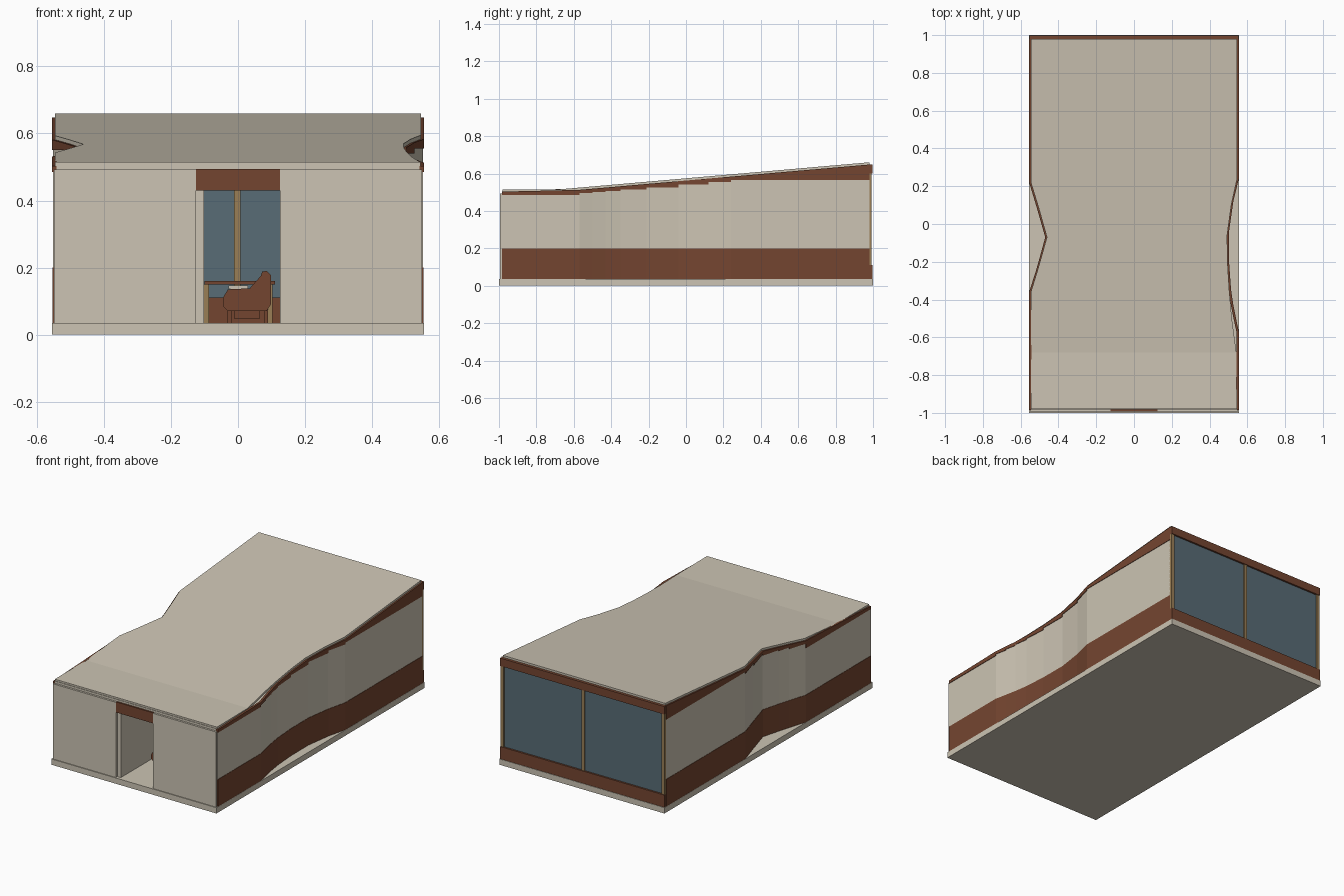
import bpy, bmesh

if "Cube" in bpy.data.objects:
    bpy.data.objects.remove(bpy.data.objects["Cube"])


def material(name, rgb):
    m = bpy.data.materials.new(name)
    m.diffuse_color = [((c / 255 + 0.055) / 1.055) ** 2.4 for c in rgb] + [1]
    m.use_nodes = True
    m.node_tree.nodes["Principled BSDF"].inputs["Base Color"].default_value = m.diffuse_color
    return m


CREAM = material("cream plaster", (204, 196, 179))
WOOD = material("brown wood", (116, 69, 48))
GLASS = material("blue grey glass", (88, 108, 118))
GOLD = material("ochre frame", (154, 127, 86))


def make(name, verts, faces, mat):
    me = bpy.data.meshes.new(name)
    me.from_pydata(verts, [], faces)
    bm = bmesh.new()
    bm.from_mesh(me)
    bmesh.ops.recalc_face_normals(bm, faces=bm.faces)
    bm.to_mesh(me)
    bm.free()
    me.materials.append(mat)
    ob = bpy.data.objects.new(name, me)
    bpy.context.collection.objects.link(ob)
    return ob


HEX = [(0, 1, 2, 3), (4, 5, 6, 7), (0, 1, 5, 4), (1, 2, 6, 5), (2, 3, 7, 6), (3, 0, 4, 7)]


def box(name, x0, x1, y0, y1, z0, z1, mat):
    corners = [(x0, y0), (x1, y0), (x1, y1), (x0, y1)]
    return make(name, [(x, y, z) for z in (z0, z1) for x, y in corners], HEX, mat)


def prism(name, outline, y0, y1, mat):
    """Outline in x, z extruded along y."""
    n = len(outline)
    verts = [(x, y, z) for y in (y0, y1) for x, z in outline]
    faces = [tuple(range(n)), tuple(range(n, 2 * n))]
    faces += [(i, (i + 1) % n, (i + 1) % n + n, i + n) for i in range(n)]
    return make(name, verts, faces, mat)


def roof_top(y):
    return 0.515 + 0.0873 * max(0, y + 0.68)


def interp(pts, y):
    for (a, p), (b, q) in zip(pts, pts[1:]):
        if a <= y <= b:
            return p + (q - p) * (y - a) / (b - a)


# Floor slab
box("floor_slab", -0.555, 0.555, -1, 1, 0, 0.035, CREAM)

# Roof: flat at the front, rising to the back, waisted on both sides
left_edge = [(-0.98, -0.546), (-0.36, -0.546), (-0.25, -0.512), (-0.18, -0.492),
             (-0.07, -0.461), (0.08, -0.503), (0.22, -0.546), (0.98, -0.546)]
right_edge = [(-0.98, 0.545), (-0.68, 0.542), (-0.5, 0.518), (-0.35, 0.504), (-0.2, 0.495),
              (-0.06, 0.493), (0.1, 0.515), (0.24, 0.546), (0.98, 0.546)]
stations = sorted({y for y, _ in left_edge + right_edge})
verts, faces = [], []
for i, y in enumerate(stations):
    l, r, t = interp(left_edge, y), interp(right_edge, y), roof_top(y)
    verts += [(l, y, t - 0.013), (r, y, t - 0.013), (r, y, t), (l, y, t)]
    if i:
        a, b = 4 * i - 4, 4 * i
        faces += [(a + k, a + (k + 1) % 4, b + (k + 1) % 4, b + k) for k in range(4)]
faces += [(0, 1, 2, 3), (b, b + 1, b + 2, b + 3)]
make("roof", verts, faces, CREAM)

# Side walls: wood base, plaster with a stepped top, sloping wood fascia
right_path = [(-0.985, 0.553), (-0.57, 0.553), (-0.5, 0.538), (-0.43, 0.524), (-0.35, 0.512),
              (-0.21, 0.502), (-0.04, 0.501), (0.12, 0.524), (0.24, 0.553), (0.98, 0.553)]
left_path = [(-0.985, -0.553), (-0.36, -0.553), (-0.25, -0.518), (-0.18, -0.498),
             (-0.07, -0.468), (0.08, -0.511), (0.22, -0.553), (0.98, -0.553)]


def wall_layer(name, path, side, out, zlow, zhigh, mat):
    """One wall layer; zlow and zhigh give heights at (segment start, point)."""
    verts, faces = [], []
    for (ya, xa), (yb, xb) in zip(path, path[1:]):
        n = len(verts)
        for fz in (zlow, zhigh):
            verts += [(xa + side * out, ya, fz(ya, ya)), (xb + side * out, yb, fz(ya, yb)),
                      (xb - side * 0.011, yb, fz(ya, yb)), (xa - side * 0.011, ya, fz(ya, ya))]
        faces += [tuple(n + k for k in f) for f in HEX]
    make(name, verts, faces, mat)


def step(start, y):
    return roof_top(start) - 0.03


for label, path, s in (("left", left_path, -1), ("right", right_path, 1)):
    wall_layer(label + "_wall_base", path, s, 0.001, lambda a, y: 0.035, lambda a, y: 0.2, WOOD)
    wall_layer(label + "_wall_plaster", path, s, -0.001, lambda a, y: 0.2, step, CREAM)
    wall_layer(label + "_wall_fascia", path, s, 0.002, step, lambda a, y: roof_top(y) - 0.012, WOOD)

# Front wall with doorway, lintel and entrance partition
for label, x0, x1 in (("left", -0.549, -0.125), ("right", 0.125, 0.549)):
    box(label + "_front_wall", x0, x1, -0.995, -0.98, 0.035, 0.492, CREAM)
box("door_lintel", -0.125, 0.125, -0.993, -0.978, 0.43, 0.494, WOOD)
box("front_header", -0.545, 0.545, -0.983, -0.975, 0.49, 0.505, CREAM)
box("entrance_partition", -0.125, -0.102, -0.98, -0.45, 0.035, 0.5, CREAM)

# Back window wall
box("back_lower_board", -0.552, 0.552, 0.975, 0.997, 0.035, 0.11, WOOD)
box("back_upper_board", -0.552, 0.552, 0.975, 0.997, 0.6, 0.648, WOOD)
box("back_glass", -0.545, 0.545, 0.98, 0.986, 0.11, 0.6, GLASS)
for label, x in (("left", -0.542), ("middle", -0.002), ("right", 0.542)):
    box(label + "_mullion", x - 0.01, x + 0.01, 0.974, 0.993, 0.11, 0.6, GOLD)

# Table
box("table_top", -0.1, 0.11, -0.55, -0.3, 0.15, 0.16, WOOD)
for x in (-0.094, 0.096):
    for y in (-0.53, -0.32):
        box("table_leg", x - 0.007, x + 0.007, y - 0.007, y + 0.007, 0.035, 0.15, GOLD)

# Armchair: shaped sides, seat cushion and base
profile = [(-0.045, 0.085), (-0.045, 0.11), (-0.03, 0.135), (0.035, 0.138), (0.068, 0.175),
           (0.072, 0.188), (0.085, 0.19), (0.098, 0.178), (0.098, 0.09), (0.085, 0.07),
           (-0.03, 0.07)]
prism("armchair_body", profile, -0.77, -0.65, WOOD)
box("seat_cushion", -0.028, 0.03, -0.765, -0.655, 0.136, 0.146, CREAM)
box("armchair_base", -0.012, 0.065, -0.76, -0.66, 0.048, 0.07, WOOD)
for x in (-0.026, 0.084):
    for y in (-0.765, -0.665):
        box("armchair_foot", x - 0.006, x + 0.006, y, y + 0.012, 0.035, 0.075, WOOD)
